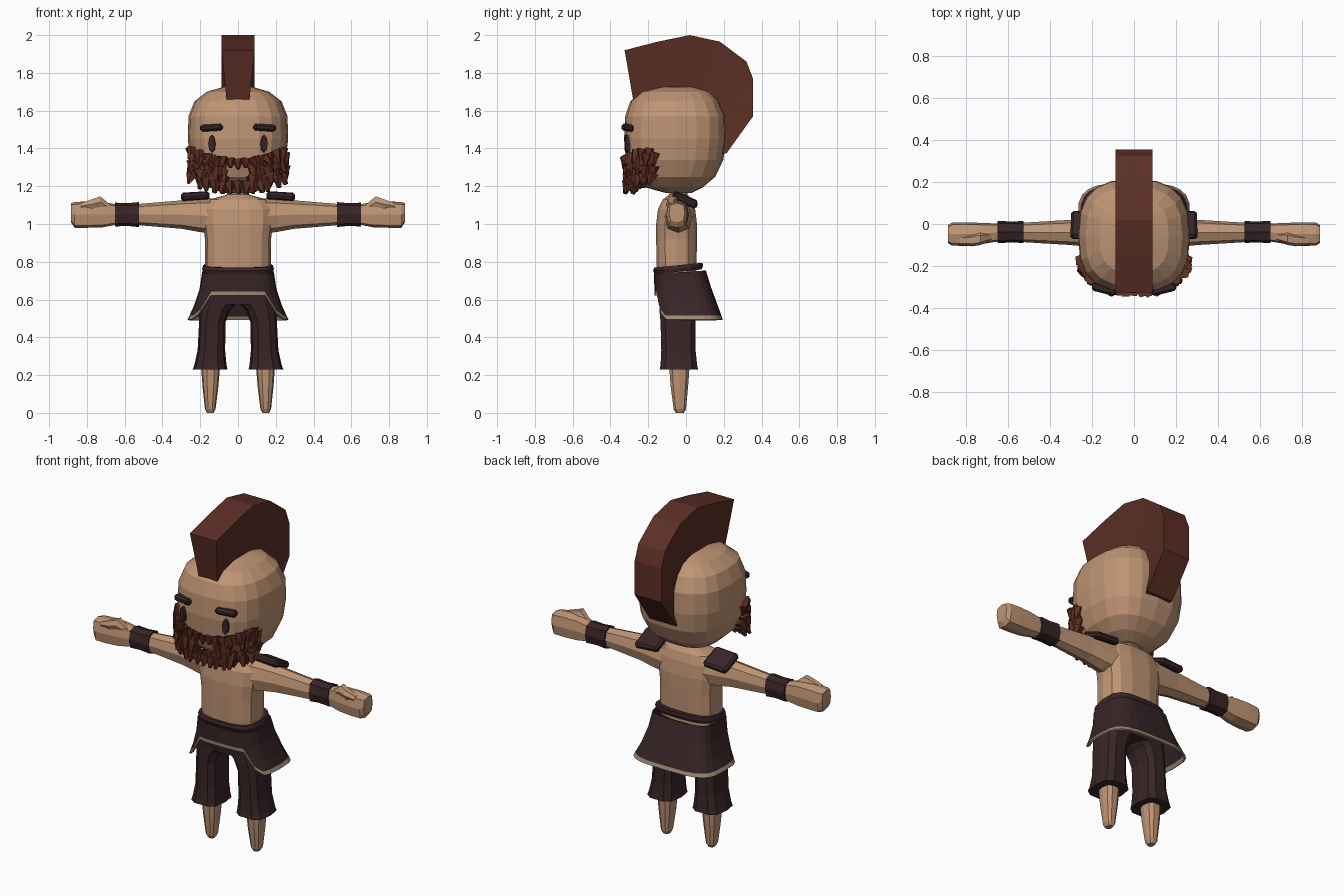
import bpy, bmesh, math, random
from mathutils import Matrix, Vector, Euler

old = bpy.data.objects.get("Cube")
if old:
    bpy.data.objects.remove(old, do_unlink=True)
random.seed(4)


def material(name, rgb):
    m = bpy.data.materials.new(name)
    m.use_nodes = True
    m.diffuse_color = (*rgb, 1)
    m.node_tree.nodes["Principled BSDF"].inputs["Base Color"].default_value = (*rgb, 1)
    return m


SKIN = material("skin", (0.52, 0.30, 0.175))
HAIR = material("red brown hair", (0.105, 0.028, 0.018))
BEARD = material("beard red", (0.115, 0.028, 0.016))
CLOTH = material("dark cloth", (0.04, 0.018, 0.02))
TRIM = material("pale trim", (0.33, 0.25, 0.17))


def finish(name, bm, *mats):
    bmesh.ops.recalc_face_normals(bm, faces=bm.faces)
    mesh = bpy.data.meshes.new(name)
    bm.to_mesh(mesh)
    bm.free()
    for m in mats:
        mesh.materials.append(m)
    obj = bpy.data.objects.new(name, mesh)
    bpy.context.collection.objects.link(obj)
    return obj


def power(v, n):
    return math.copysign(abs(v) ** (2 / n), v)


def skin_rings(bm, rings, caps=True):
    rows = [[bm.verts.new(p) for p in r] for r in rings]
    n = len(rows[0])
    for a, b in zip(rows, rows[1:]):
        for i in range(n):
            j = (i + 1) % n
            bm.faces.new((a[i], a[j], b[j], b[i]))
    if caps:
        bm.faces.new(rows[0])
        bm.faces.new(rows[-1])


def loft(name, mat, rings, axis="z", sides=12, n=2.6, side=1, tilt=0):
    """Rings are (height, centre u, centre v, radius u, radius v)."""
    bm = bmesh.new()
    out = []
    for h, cu, cv, ru, rv in rings:
        ring = []
        for k in range(sides):
            t = math.tau * k / sides
            u, v = ru * power(math.cos(t), n), rv * power(math.sin(t), n)
            if axis == "z":
                ring.append((side * (cu + u), cv + v, h + tilt * v))
            else:
                ring.append((side * h, cu + u, cv + v))
        out.append(ring)
    skin_rings(bm, out)
    return finish(name, bm, mat)


def block(name, mat, pos, size, rot, bevel):
    bm = bmesh.new()
    bmesh.ops.create_cube(bm, size=1, matrix=Matrix.Diagonal((*size, 1)))
    bmesh.ops.bevel(bm, geom=bm.edges[:], offset=bevel, segments=1, affect="EDGES")
    bm.transform(Matrix.Translation(pos) @ Euler(rot).to_matrix().to_4x4())
    return finish(name, bm, mat)


# Head: (height, half width, front, back)
head = [(1.165, .08, -.11, .03), (1.195, .155, -.22, .09), (1.25, .215, -.285, .155),
        (1.34, .252, -.318, .198), (1.45, .266, -.328, .213), (1.57, .262, -.322, .21),
        (1.65, .23, -.295, .175), (1.70, .165, -.235, .125), (1.725, .08, -.14, .05)]
loft("head", SKIN, [(z, 0, (f + b) / 2, w, (b - f) / 2) for z, w, f, b in head],
     sides=20, n=2.7)

# Mohawk: pairs of root and crest points in the middle plane
crest = [((-.27, 1.60), (-.325, 1.92)), ((-.14, 1.66), (-.15, 1.965)),
         ((-.02, 1.66), (.02, 2.0)), ((.06, 1.64), (.18, 1.965)),
         ((.11, 1.60), (.32, 1.86)), ((.14, 1.54), (.355, 1.77)),
         ((.14, 1.46), (.355, 1.57)), ((.13, 1.36), (.215, 1.375))]
bm = bmesh.new()
skin_rings(bm, [[(-.055, *a), (.055, *a), (.087, *b), (-.087, *b)] for a, b in crest])
finish("mohawk", bm, HAIR)

# Beard and moustache from pointed tufts in staggered rows
bm = bmesh.new()


def tuft(x, z, depth, length, radius, lean):
    y = -.315 + .10 * (abs(x) / .25) ** 4 + depth
    way = Vector((lean + random.uniform(-.3, .3), random.uniform(-.45, -.1), -1))
    m = Matrix.Translation((x, y, z)) @ way.to_track_quat("Z", "Y").to_matrix().to_4x4()
    m = m @ Matrix.Rotation(random.uniform(0, 3), 4, "Z")
    bmesh.ops.create_cone(bm, cap_ends=True, segments=5, radius1=radius,
                          radius2=radius * .25, depth=length, matrix=m)


for row in range(5):
    for k in range(13):
        x = -.245 + .49 * k / 12 + random.uniform(-.01, .01)
        s = abs(x) / .245
        low, high = 1.19 + .05 * s ** 3, 1.30 + .07 * s ** 1.5
        z = low + (high - low) * row / 4
        if abs(x) < .075 and z > 1.215:
            continue
        for depth in (0, .04):
            tuft(x, z, depth, .065, .033, x)
for k in range(9):
    x = -.16 + .04 * k
    tuft(x, 1.315 - .5 * x * x + .2 * abs(x), -.01, .05, .03, 5 * x)
finish("beard", bm, BEARD)

# Torso and neck
loft("torso", SKIN, [(.68, 0, -.05, .172, .105), (.80, 0, -.05, .176, .108),
                     (.92, 0, -.05, .175, .11), (1.0, 0, -.05, .185, .11),
                     (1.08, 0, -.05, .185, .10), (1.13, 0, -.045, .15, .08),
                     (1.155, 0, -.04, .06, .05), (1.22, 0, -.04, .05, .04)], sides=14, n=2.8)

for side, word in ((1, "left"), (-1, "right")):
    # Face details
    block(word + "_brow", CLOTH, (side * .14, -.308, 1.51), (.12, .045, .036),
          (0, side * .06, side * .25), .011)
    bm = bmesh.new()
    bmesh.ops.create_cone(bm, cap_ends=True, segments=8, radius1=1, radius2=1, depth=1)
    bm.transform(Matrix.Translation((side * .137, -.31, 1.425))
                 @ Matrix.Rotation(side * .25, 4, "Z")
                 @ Matrix.Diagonal((.018, .025, .046, 1)) @ Matrix.Rotation(math.pi / 2, 4, "X"))
    finish(word + "_eye", bm, CLOTH)

    # Arm, wristband and fist
    loft(word + "_arm", SKIN, [(.10, -.045, 1.04, .085, .095), (.20, -.04, 1.045, .07, .088),
                               (.30, -.04, 1.05, .06, .075), (.53, -.04, 1.05, .046, .056),
                               (.66, -.04, 1.05, .043, .053)], "x", 8, 2.4, side)
    loft(word + "_wristband", CLOTH, [(.525, -.038, 1.05, .052, .066), (.585, -.038, 1.05, .05, .06),
                                      (.65, -.038, 1.05, .053, .063)], "x", 8, 2.8, side)
    loft(word + "_fist", SKIN, [(.64, -.04, 1.05, .042, .053), (.72, -.045, 1.05, .05, .068),
                                (.80, -.048, 1.05, .056, .07), (.865, -.048, 1.048, .055, .068),
                                (.885, -.048, 1.06, .042, .05)], "x", 8, 3.5, side)
    loft(word + "_thumb", SKIN, [(.67, -.06, 1.08, .015, .02), (.73, -.07, 1.115, .03, .035),
                                 (.77, -.078, 1.105, .028, .03), (.83, -.08, 1.095, .02, .018)],
         "x", 6, 2.5, side)

    # Shoulder pad
    block(word + "_shoulder_pad", CLOTH, (side * .225, -.005, 1.128), (.15, .14, .04),
          (-.42, side * .06, 0), .012)

    # Leg and trouser leg
    loft(word + "_leg", SKIN, [(0, .147, -.033, .018, .022), (.02, .147, -.033, .028, .034),
                               (.14, .146, -.035, .042, .048), (.27, .145, -.035, .052, .058)],
         sides=10, n=2.6, side=side)
    loft(word + "_trouser_leg", CLOTH, [(.23, .148, -.038, .092, .105), (.255, .146, -.038, .085, .1),
                                        (.33, .141, -.04, .073, .094), (.48, .136, -.042, .07, .096),
                                        (.545, .122, -.044, .081, .1), (.585, .10, -.045, .10, .1),
                                        (.66, .095, -.047, .094, .105)],
         sides=10, n=3, side=side)

# Trouser seat and waistband
loft("trouser_seat", CLOTH, [(.575, 0, -.045, .18, .1), (.65, 0, -.048, .184, .108),
                             (.728, 0, -.05, .182, .112)], sides=16, n=3)
loft("waistband", CLOTH, [(.747, 0, -.042, .186, .125), (.765, 0, -.042, .19, .132),
                          (.782, 0, -.04, .184, .128)], sides=16, n=3.2, tilt=.1)

# Skirt: short at the front, long and flared at the sides and back, with a trimmed hem
bm = bmesh.new()
rings = []
count = 24
for level in range(5):
    ring = []
    for k in range(count):
        t = math.tau * k / count
        away = abs((t + math.pi) % math.tau - math.pi)
        hem = .622 if away < .6 else .525 if away < .9 else .495
        top = .735 + .02 * (1 - math.cos(t)) / 2
        z = (top, top + (hem - top) * .35, top + (hem - top) * .7, hem + .02, hem)[level]
        f = max(0, (.74 - z) / .245)
        rx = .19 + .02 * f + .058 * f ** 2
        front, back = -.17 + .008 * f, .105 + .09 * f
        ring.append((rx * power(math.sin(t), 3.6),
                     (front + back) / 2 - (back - front) / 2 * power(math.cos(t), 3.6), z))
    rings.append(ring)
skin_rings(bm, rings, caps=False)
bm.faces.ensure_lookup_table()
for i, f in enumerate(bm.faces):
    f.material_index = int(i >= 3 * count)
skirt = finish("skirt", bm, CLOTH, TRIM)
shell = skirt.modifiers.new("thickness", "SOLIDIFY")
shell.thickness = .01
